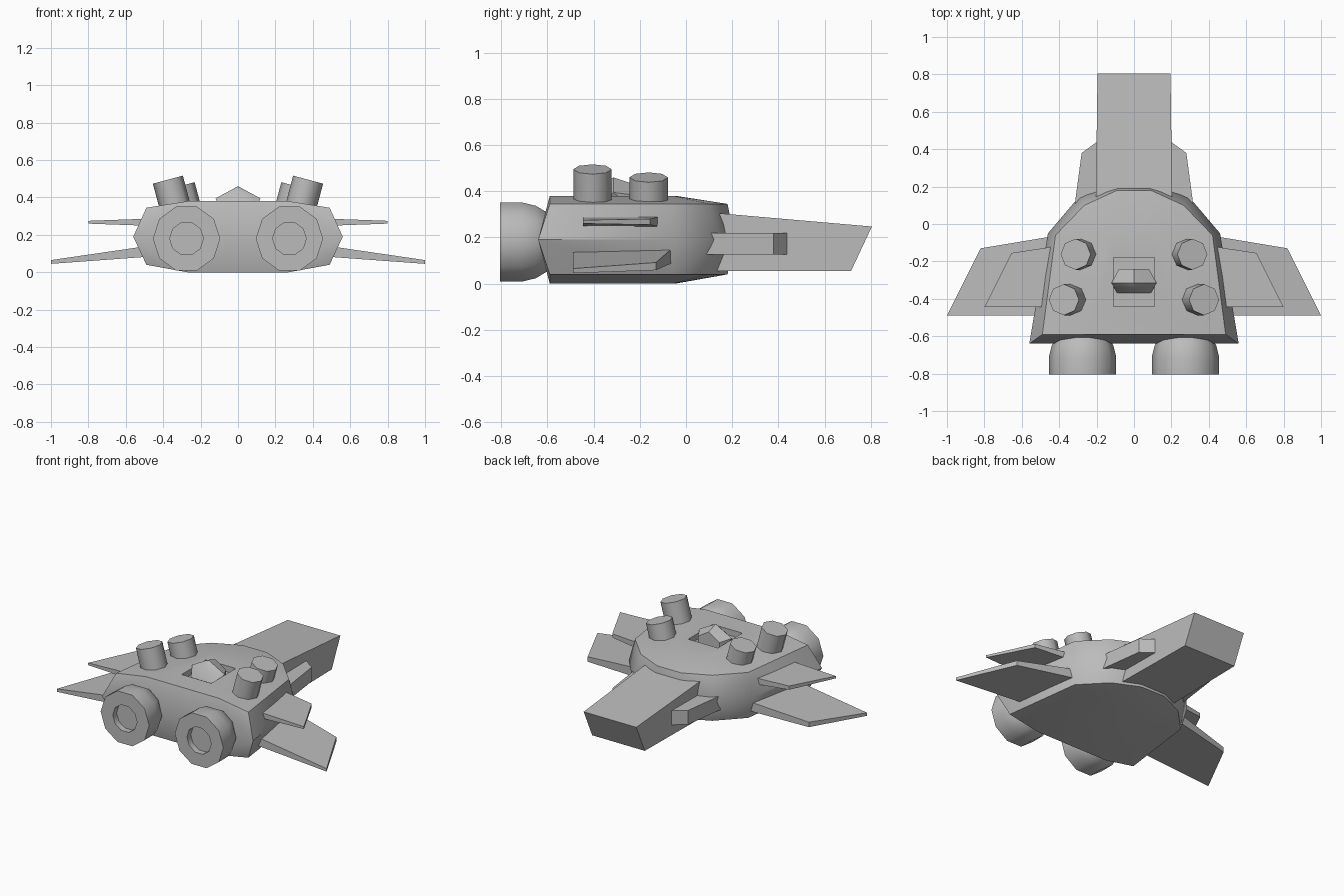
import bpy, bmesh, math
from mathutils import Vector, Matrix

cube = bpy.data.objects.get("Cube")
if cube:
    bpy.data.objects.remove(cube, do_unlink=True)

grey = bpy.data.materials.new("hull grey")
grey.use_nodes = True
grey.diffuse_color = (0.5, 0.5, 0.5, 1)
grey.node_tree.nodes["Principled BSDF"].inputs["Base Color"].default_value = grey.diffuse_color


def smooth(ob, angle):
    bpy.ops.object.select_all(action='DESELECT')
    bpy.context.view_layer.objects.active = ob
    ob.select_set(True)
    bpy.ops.object.shade_smooth_by_angle(angle=math.radians(angle))


def finish(name, bm, angle=30):
    bmesh.ops.recalc_face_normals(bm, faces=bm.faces)
    mesh = bpy.data.meshes.new(name)
    bm.to_mesh(mesh)
    bm.free()
    mesh.materials.append(grey)
    ob = bpy.data.objects.new(name, mesh)
    bpy.context.collection.objects.link(ob)
    smooth(ob, angle)
    return ob


def solid(name, points):
    """Convex faceted solid wrapped around its corner points."""
    bm = bmesh.new()
    for p in points:
        bm.verts.new(p)
    bmesh.ops.convex_hull(bm, input=bm.verts)
    loose = [v for v in bm.verts if not v.link_faces]
    bmesh.ops.delete(bm, geom=loose, context='VERTS')
    bmesh.ops.dissolve_limit(bm, angle_limit=0.02, verts=bm.verts, edges=bm.edges)
    return finish(name, bm)


def mirrored(points):
    return [(s * x, y, z) for x, y, z in points for s in (1, -1)]


def lathe(name, profile, sides, matrix, angle=50):
    """Faceted turned part; profile is (radius, height), closed at both ends."""
    bm = bmesh.new()
    rings = []
    for r, h in profile:
        turn = [2 * math.pi * i / sides for i in range(sides)]
        rings.append([bm.verts.new((r * math.cos(a), r * math.sin(a), h)) for a in turn])
    for a, b in zip(rings, rings[1:]):
        for i in range(sides):
            j = (i + 1) % sides
            bm.faces.new((a[i], a[j], b[j], b[i]))
    bm.faces.new(rings[0])
    bm.faces.new(rings[-1])
    bm.transform(matrix)
    return finish(name, bm, angle)


# Main hull: belt, two chamfer rings and flat decks
belt = [(.56, -.64), (.46, -.05), (.29, .15), (.09, .21)]
chamfer = [(.49, -.59), (.42, -.06), (.265, .10), (.09, .18)]
deck = [(.27, -.59), (.13, -.06), (.05, -.045)]
levels = [(belt, .19), (chamfer, .345), (chamfer, .04), (deck, .38), (deck, 0)]
hull = solid("hull", mirrored([(x, y, z) for ring, z in levels for x, y in ring]))

# Recess cut into the upper deck
cutter = solid("recess_cutter", mirrored([(.11, y, z) for y in (-.18, -.44) for z in (.34, .5)]))
cutter.hide_render = True
cut = hull.modifiers.new("recess", 'BOOLEAN')
cut.operation = 'DIFFERENCE'
cut.object = cutter
bpy.context.view_layer.objects.active = hull
bpy.ops.object.modifier_apply(modifier=cut.name)
bpy.data.objects.remove(cutter, do_unlink=True)
smooth(hull, 30)

# Gabled hatch standing in the recess
solid("deck_hatch", mirrored([
    (0, -.315, .46), (0, -.24, .435), (.12, -.315, .395), (.08, -.24, .385),
    (.09, -.37, .335), (.08, -.24, .335), (0, -.345, .435)]))

# Nose block with raked front
solid("nose", mirrored([
    (.205, .08, .31), (.195, .805, .247), (.195, .715, .055), (.205, .08, .055)]))

for s, side in ((1, "left"), (-1, "right")):
    # Cheek boxes beside the nose
    plan = [(.32, .08), (.28, .38), (.19, .445), (.19, .08)]
    solid(side + "_cheek_box", [(s * x, y, z) for x, y in plan for z in (.125, .22)])

    # Tapering wings: thickness thins toward the tip
    plan = [(.40, -.06), (.82, -.13), (1, -.49), (.40, -.49)]
    solid(side + "_lower_wing", [(s * x, y, z) for x, y in plan
                                 for z in (.065 + .146 * (1 - x), .045 + .073 * (1 - x))])
    plan = [(.36, -.11), (.655, -.155), (.8, -.445), (.36, -.445)]
    solid(side + "_upper_wing", [(s * x, y, z) for x, y in plan
                                 for z in (.275 + .036 * (.8 - x), .26 - .036 * (.8 - x))])

    # Engine with rounded inner end and recessed nozzle
    place = Matrix.Translation((s * .275, 0, .18)) @ Matrix.Rotation(-math.pi / 2, 4, 'X')
    lathe(side + "_engine", [(.09, -.765), (.09, -.805), (.18, -.805), (.18, -.71),
                             (.165, -.65), (.13, -.595), (.06, -.56)], 10, place)

    # Deck canisters leaning outward
    for name, x, y, z in (("rear", .375, -.405, .495), ("front", .312, -.162, .46)):
        place = (Matrix.Translation((s * x, y, z)) @ Matrix.Rotation(s * math.radians(15), 4, 'Y')
                 @ Matrix.Rotation(math.pi / 8 * 0, 4, 'Z'))
        lathe(side + "_" + name + "_canister", [(.083, -.19), (.083, 0)], 8, place)
